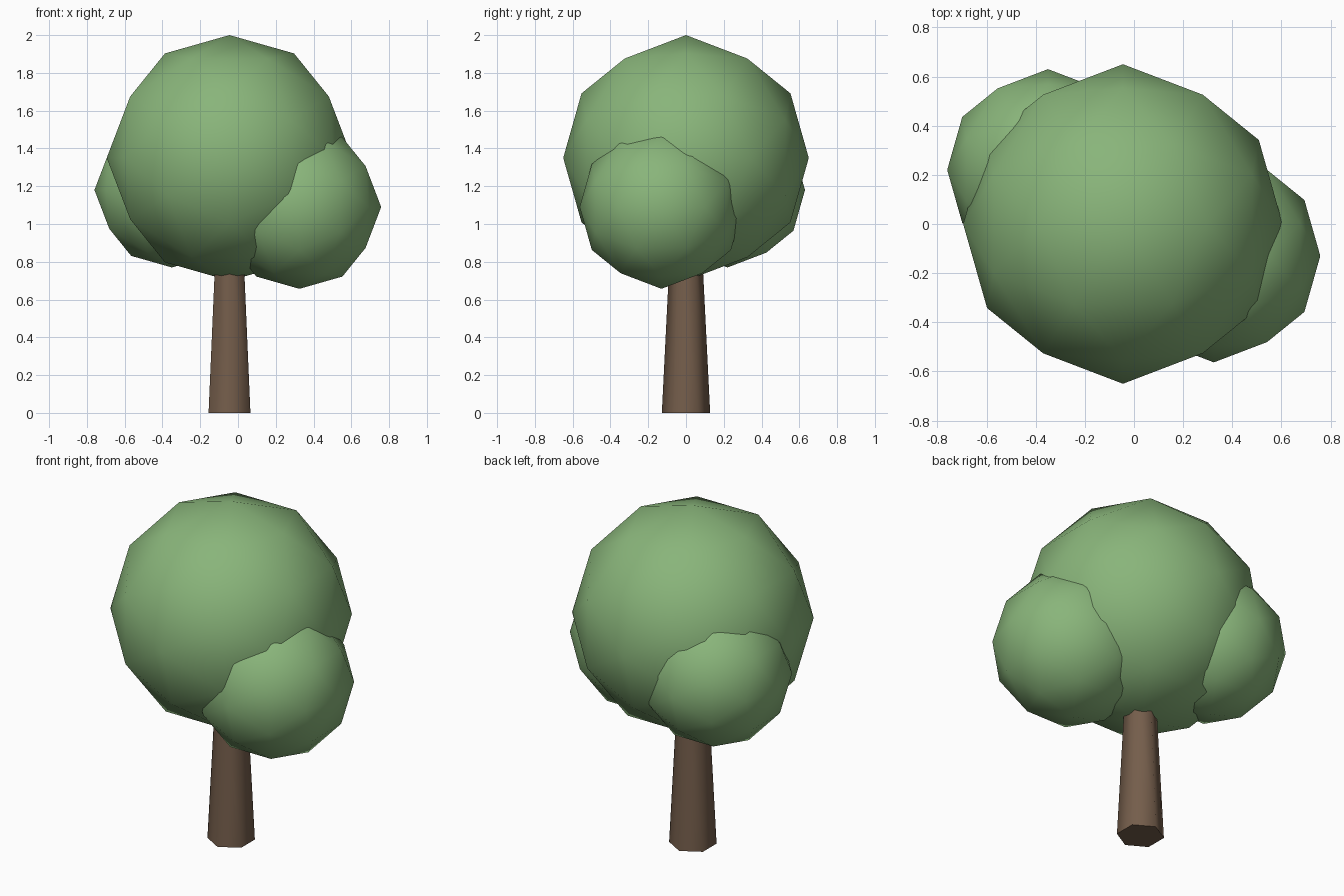
import bpy
import bmesh
from math import atan, radians, sqrt
from mathutils import Matrix

cube = bpy.data.objects.get("Cube")
if cube:
    bpy.data.objects.remove(cube, do_unlink=True)


def make_material(name, rgb):
    mat = bpy.data.materials.new(name)
    mat.use_nodes = True
    colour = (*rgb, 1.0)
    mat.diffuse_color = colour
    mat.node_tree.nodes["Principled BSDF"].inputs["Base Color"].default_value = colour
    return mat


def add_object(name, bm, location, mat, smooth_angle):
    mesh = bpy.data.meshes.new(name)
    bm.to_mesh(mesh)
    bm.free()
    mesh.materials.append(mat)
    obj = bpy.data.objects.new(name, mesh)
    obj.location = location
    bpy.context.collection.objects.link(obj)
    bpy.ops.object.select_all(action='DESELECT')
    obj.select_set(True)
    bpy.context.view_layer.objects.active = obj
    bpy.ops.object.shade_smooth_by_angle(angle=radians(smooth_angle))
    return obj


leaf_green = make_material("leaf green", (0.25, 0.46, 0.195))
bark_brown = make_material("bark brown", (0.175, 0.11, 0.07))

TRUNK_X = -0.045

# Foliage: low-poly balls, tilted so an edge midpoint sits at the top
upright = Matrix.Rotation(-atan(2 / (1 + sqrt(5))), 4, 'Y')
foliage = {
    "main_foliage": ((TRUNK_X, 0, 1.35), 0.65),
    "front_left_foliage": ((0.325, -0.13, 1.09), 0.433),
    "back_right_foliage": ((-0.35, 0.22, 1.18), 0.41),
}
for name, (centre, radius) in foliage.items():
    bm = bmesh.new()
    bmesh.ops.create_icosphere(bm, subdivisions=2, radius=radius, matrix=upright)
    add_object(name, bm, centre, leaf_green, 60)

# Trunk: tapered six-sided column with corners towards front and back
height = 0.9
bm = bmesh.new()
bmesh.ops.create_cone(bm, cap_ends=True, segments=6, radius1=0.128, radius2=0.083,
                      depth=height)
# Turn the hexagon so that a corner lies on the front-back axis
corner = max((v.co for v in bm.verts), key=lambda co: co.y)
turn = Matrix.Rotation(radians(30 if abs(corner.x) > 0.01 else 0), 4, 'Z')
bmesh.ops.transform(bm, matrix=turn, verts=bm.verts)
add_object("trunk", bm, (TRUNK_X, 0, height / 2), bark_brown, 65)
